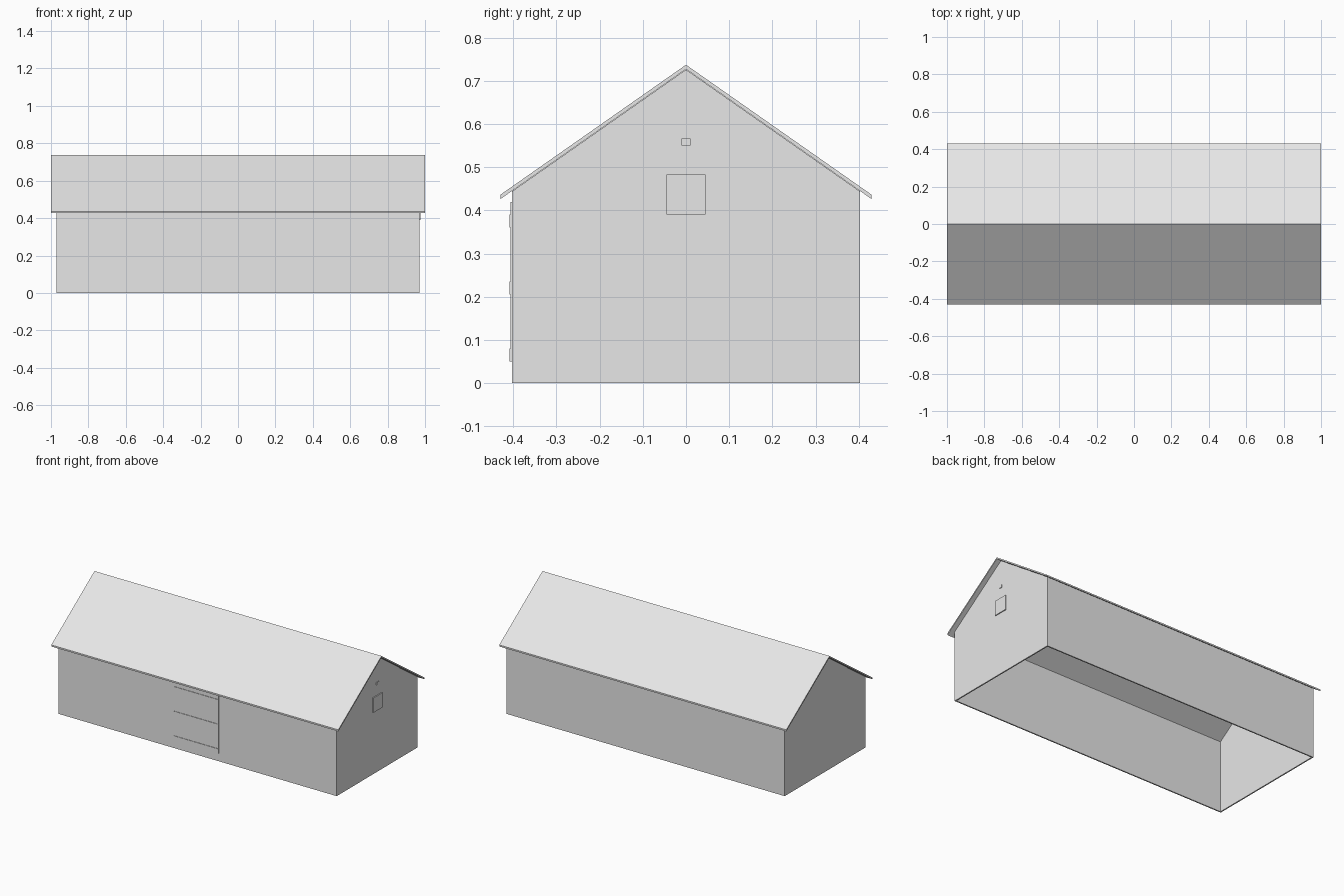
import bpy
import bmesh
from mathutils import Vector

cube = bpy.data.objects.get("Cube")
if cube:
    bpy.data.objects.remove(cube, do_unlink=True)

grey = bpy.data.materials.new("light grey")
grey.use_nodes = True
grey.diffuse_color = (0.8, 0.8, 0.8, 1)
grey.node_tree.nodes["Principled BSDF"].inputs["Base Color"].default_value = (0.8, 0.8, 0.8, 1)


def extrude_profile(name, profile, x0, x1):
    """Extrude a (y, z) outline along x."""
    bm = bmesh.new()
    face = bm.faces.new([bm.verts.new((x0, y, z)) for y, z in profile])
    new = bmesh.ops.extrude_face_region(bm, geom=[face])["geom"]
    verts = [v for v in new if isinstance(v, bmesh.types.BMVert)]
    bmesh.ops.translate(bm, verts=verts, vec=Vector((x1 - x0, 0, 0)))
    bmesh.ops.recalc_face_normals(bm, faces=bm.faces)
    mesh = bpy.data.meshes.new(name)
    bm.to_mesh(mesh)
    bm.free()
    mesh.materials.append(grey)
    obj = bpy.data.objects.new(name, mesh)
    bpy.context.collection.objects.link(obj)
    return obj


def box(name, x, y, z):
    """Box from (min, max) pairs."""
    return extrude_profile(name, [(y[0], z[0]), (y[1], z[0]), (y[1], z[1]), (y[0], z[1])], *x)


half_len, half_wid, wall = 0.97, 0.403, 0.008
eave_y, eave_z, ridge_z, roof_t = 0.43, 0.436, 0.737, 0.01
slope = (ridge_z - eave_z) / eave_y


def under_roof(y):
    return ridge_z - roof_t - slope * abs(y) - 0.001


# Hollow shell, open at the bottom: two gable ends and two long walls
gable = [(-half_wid, 0), (half_wid, 0), (half_wid, under_roof(half_wid)),
         (0, under_roof(0)), (-half_wid, under_roof(half_wid))]
extrude_profile("left_gable_wall", gable, half_len - wall, half_len)
extrude_profile("right_gable_wall", gable, -half_len, -half_len + wall)
for name, side in (("front_wall", -1), ("back_wall", 1)):
    inner, outer = side * (half_wid - wall), side * half_wid
    extrude_profile(name, [(inner, 0), (outer, 0), (outer, under_roof(outer)),
                           (inner, under_roof(inner))], -half_len + wall, half_len - wall)

# Pitched roof with overhangs
extrude_profile("roof", [(-eave_y, eave_z), (0, ridge_z), (eave_y, eave_z),
                         (eave_y, eave_z - roof_t), (0, ridge_z - roof_t),
                         (-eave_y, eave_z - roof_t)], -1, 1)

# Barn door with three cross battens
box("door", (-0.16, 0.15), (-half_wid - 0.003, -half_wid), (0.05, 0.42))
for i, z in enumerate((0.08, 0.235, 0.39)):
    box(f"door_batten_{i + 1}", (-0.16, 0.15), (-half_wid - 0.006, -half_wid), (z - 0.03, z))

# Loft hatch and hoist plate on the gable
box("loft_hatch", (half_len, half_len + 0.006), (-0.045, 0.045), (0.39, 0.483))
box("hoist_plate", (half_len, half_len + 0.004), (-0.01, 0.01), (0.55, 0.567))
